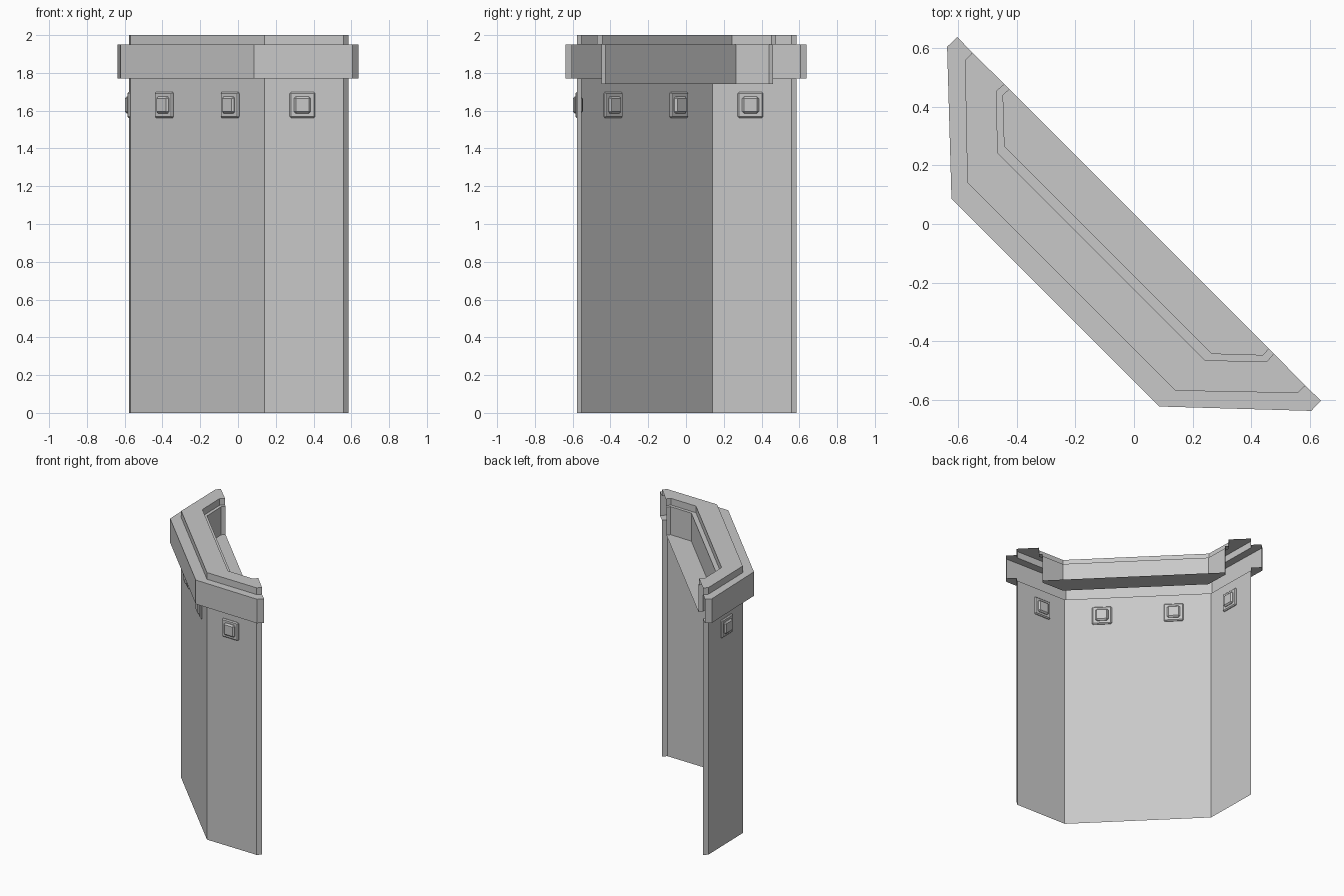
import bpy, bmesh
from mathutils import Matrix, Vector

cube = bpy.data.objects.get("Cube")
if cube:
    bpy.data.objects.remove(cube, do_unlink=True)

grey = bpy.data.materials.new("plain grey")
grey.use_nodes = True
grey.diffuse_color = (0.58, 0.58, 0.58, 1)
grey.node_tree.nodes["Principled BSDF"].inputs["Base Color"].default_value = grey.diffuse_color


def finish(name, bm):
    mesh = bpy.data.meshes.new(name)
    bm.to_mesh(mesh)
    bm.free()
    mesh.materials.append(grey)
    obj = bpy.data.objects.new(name, mesh)
    bpy.context.collection.objects.link(obj)
    return obj


def mirrored(half):
    """Complete a plan outline by mirroring it across the x = y plane."""
    return half + [(y, x) for x, y in reversed(half)]


# Plan outlines: end return, end corner, fold
wall = mirrored([(-0.552, 0.585), (-0.577, 0.558), (-0.569, 0.141)])
rim = mirrored([(-0.603, 0.638), (-0.638, 0.605), (-0.623, 0.086)])
lip = mirrored([(-0.442, 0.477), (-0.470, 0.453), (-0.465, 0.243)])
well = mirrored([(-0.425, 0.460), (-0.447, 0.440), (-0.442, 0.265)])


def shell(name, levels, floor=False):
    """Skin open outlines stacked at given heights."""
    bm = bmesh.new()
    rows = [[bm.verts.new((x, y, z)) for x, y in line] for line, z in levels]
    for a, b in zip(rows, rows[1:]):
        for j in range(len(a) - 1):
            bm.faces.new((a[j], a[j + 1], b[j + 1], b[j]))
    if floor:
        bm.faces.new(rows[-1])
    return finish(name, bm)


# Folded wall, overhanging rim, and sunken walkway
shell("wall_panels", [(wall, 0), (wall, 1.77)])
shell("overhanging_rim", [(wall, 1.77), (rim, 1.77), (rim, 1.95), (wall, 1.95)])
shell("parapet_and_walkway", [(wall, 1.95), (wall, 2), (lip, 2), (lip, 1.95),
                              (well, 1.95), (well, 1.74)], floor=True)


def block(name, centre, tangent, size, bevel):
    """Bevelled block lying flat on a wall panel."""
    up = Vector((0, 0, 1))
    normal = tangent.cross(up)
    frame = Matrix((tangent, normal, up)).transposed().to_4x4()
    bm = bmesh.new()
    bmesh.ops.create_cube(bm, size=1, matrix=Matrix.Diagonal((*size, 1)))
    bm.transform(Matrix.Translation(centre) @ frame)
    obj = finish(name, bm)
    mod = obj.modifiers.new("bevel", "BEVEL")
    mod.width = bevel
    mod.segments = 1


def lamp(name, start, end, t):
    """Wall fitting: a backing plate with a raised block."""
    a, b = Vector((*start, 1.63)), Vector((*end, 1.63))
    centre, tangent = a.lerp(b, t), (b - a).normalized()
    block(name + "_plate", centre, tangent, (0.135, 0.024, 0.135), 0.007)
    block(name + "_block", centre, tangent, (0.088, 0.052, 0.09), 0.01)


# Fittings: two on the middle panel, one on each side panel
lamp("middle_right_fitting", wall[2], wall[3], 0.255)
lamp("middle_left_fitting", wall[2], wall[3], 0.745)
lamp("right_fitting", wall[1], wall[2], 0.52)
lamp("left_fitting", wall[3], wall[4], 0.48)
